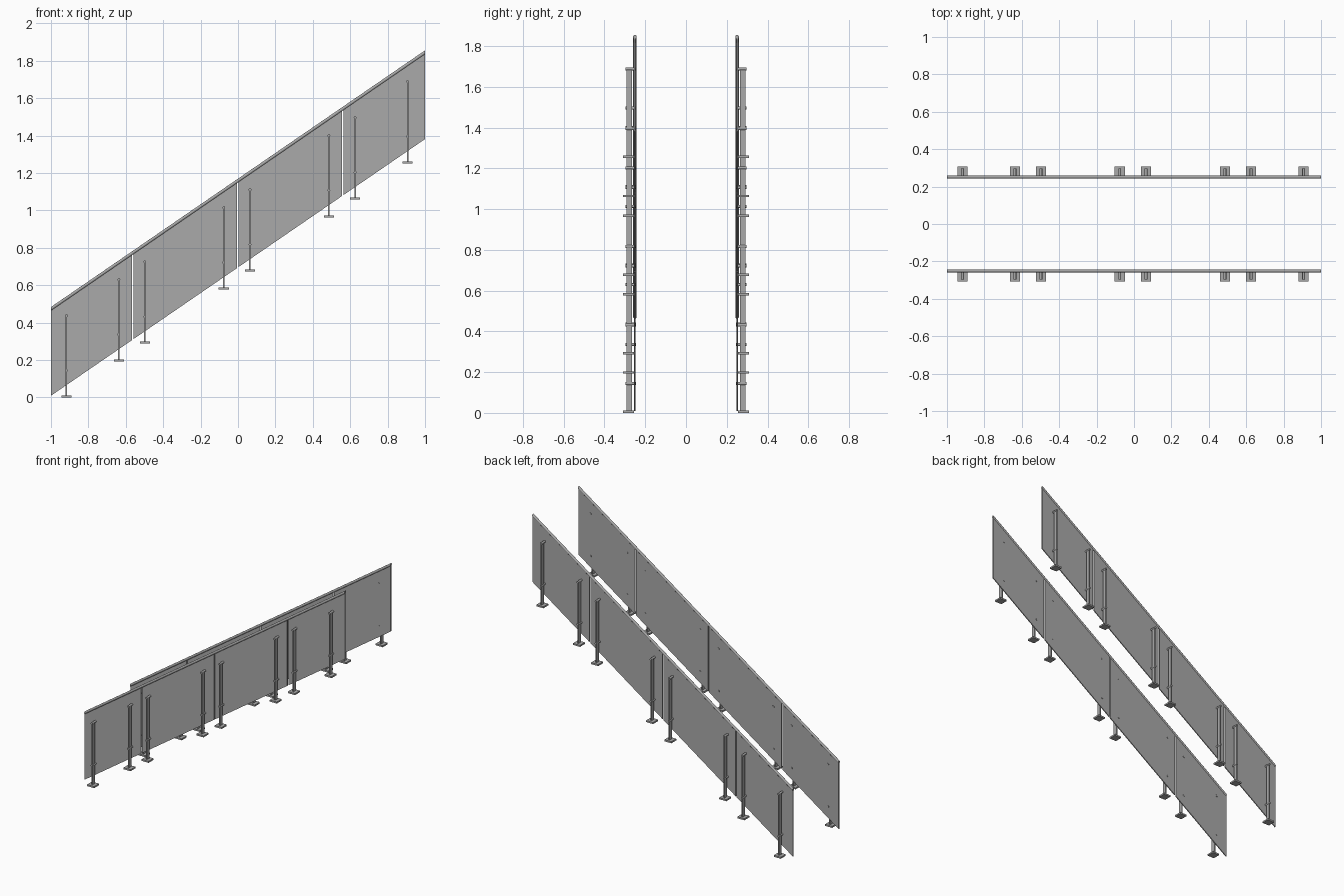
import bpy, bmesh, math
from mathutils import Matrix, Vector

if "Cube" in bpy.data.objects:
    bpy.data.objects.remove(bpy.data.objects["Cube"])

SLOPE = 0.686
grey = bpy.data.materials.new("brushed grey")
grey.diffuse_color = (0.4, 0.4, 0.4, 1)
grey.use_nodes = True
grey.node_tree.nodes["Principled BSDF"].inputs["Base Color"].default_value = grey.diffuse_color


def finish(bm, name, smooth=False):
    bmesh.ops.recalc_face_normals(bm, faces=bm.faces)
    me = bpy.data.meshes.new(name)
    bm.to_mesh(me)
    bm.free()
    me.materials.append(grey)
    ob = bpy.data.objects.new(name, me)
    bpy.context.collection.objects.link(ob)
    if smooth:
        bpy.context.view_layer.objects.active = ob
        ob.select_set(True)
        bpy.ops.object.shade_smooth_by_angle(angle=math.radians(35))
        ob.select_set(False)


def box(name, x, y, z, shear=0.0):
    """Box from (min, max) ranges; shear lifts z along x."""
    bm = bmesh.new()
    bmesh.ops.create_cube(bm, size=1)
    for v in bm.verts:
        px, py, pz = (r[0] + (c + 0.5) * (r[1] - r[0]) for c, r in zip(v.co, (x, y, z)))
        v.co = Vector((px, py, pz + shear * (px + 1)))
    finish(bm, name)


def rod(name, x, y0, y1, z, r):
    """Cylinder along y."""
    bm = bmesh.new()
    bmesh.ops.create_cone(bm, cap_ends=True, segments=16, radius1=r, radius2=r,
                          depth=abs(y1 - y0),
                          matrix=Matrix.Translation((x, (y0 + y1) / 2, z))
                          @ Matrix.Rotation(math.pi / 2, 4, 'X'))
    finish(bm, name, True)


def rail(name, y, z, r):
    """Sloping round rail with vertically cut ends."""
    bm = bmesh.new()
    bmesh.ops.create_cone(bm, cap_ends=True, segments=20, radius1=r, radius2=r, depth=2,
                          matrix=Matrix.Rotation(math.pi / 2, 4, 'Y'))
    stretch = math.sqrt(1 + SLOPE ** 2)
    for v in bm.verts:
        v.co = Vector((v.co.x, y + v.co.y, z + v.co.z * stretch + SLOPE * (v.co.x + 1)))
    finish(bm, name, True)


panels = [(-1, -0.568), (-0.56, -0.005), (0.003, 0.556), (0.565, 1)]
posts = [-0.917, -0.637, -0.498, -0.076, 0.064, 0.486, 0.626, 0.907]

for side, s in (("front", -1), ("back", 1)):
    def span(a, b):
        return tuple(sorted((s * a, s * b)))

    # sloping panels and handrail
    for i, px in enumerate(panels):
        box(f"{side}_panel_{i + 1}", px, span(0.2475, 0.2545), (0.009, 0.470), SLOPE)
    rail(f"{side}_handrail", s * 0.251, 0.473, 0.0085)

    # posts with base plates and two fixing pins each
    for i, x in enumerate(posts):
        z = SLOPE * (x - posts[0])
        n = i + 1
        box(f"{side}_base_plate_{n}", (x - 0.027, x + 0.027), span(0.254, 0.308), (z, z + 0.011))
        box(f"{side}_post_{n}", (x - 0.004, x + 0.004), span(0.266, 0.293), (z + 0.011, z + 0.438))
        for part, h in (("lower", 0.144), ("upper", 0.437)):
            rod(f"{side}_{part}_pin_{n}", x, s * 0.245, s * 0.297, z + h, 0.0075)
